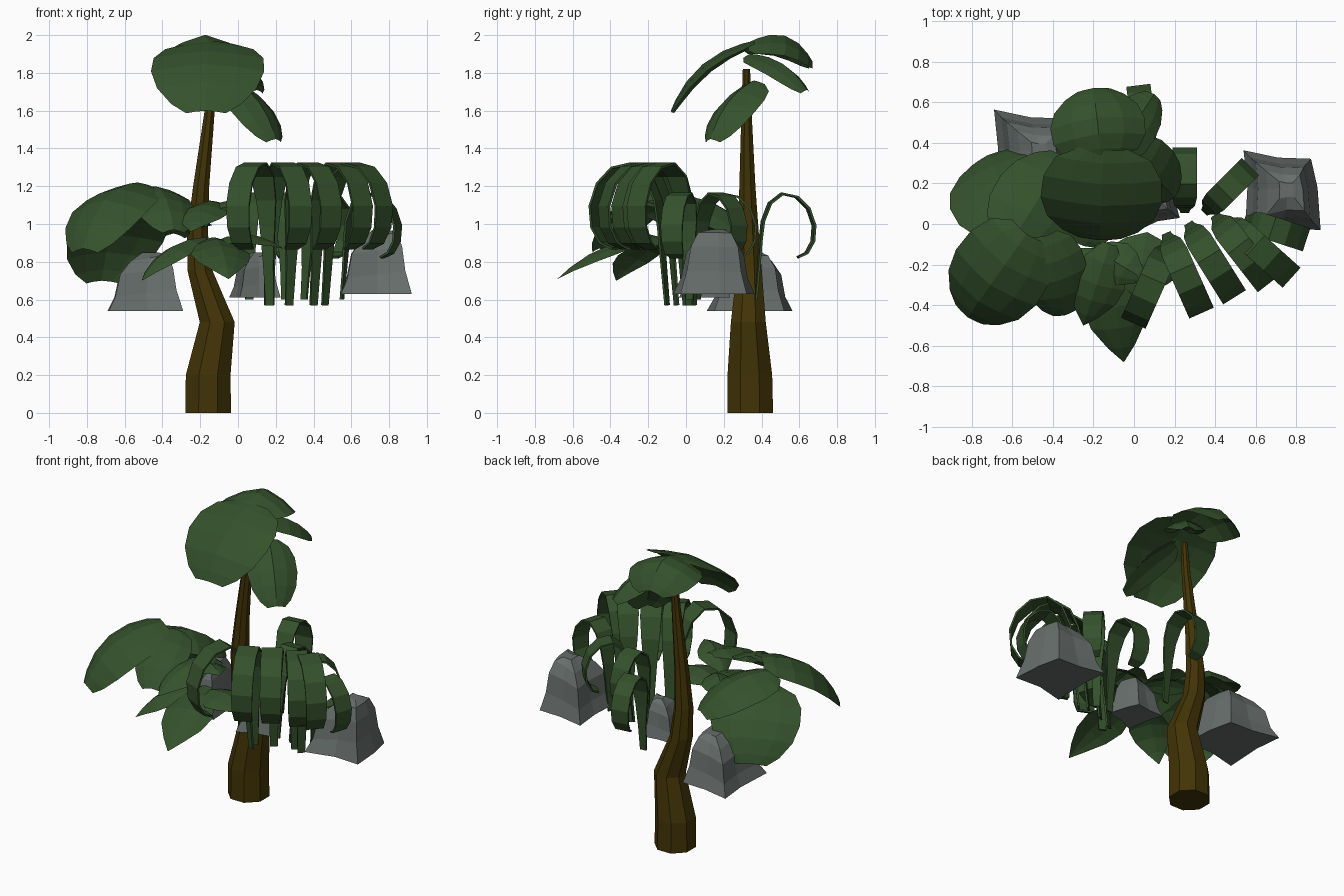
import bpy, bmesh, math
from mathutils import Vector

if "Cube" in bpy.data.objects:
    bpy.data.objects.remove(bpy.data.objects["Cube"])

UP = Vector((0, 0, 1))


def material(name, rgb):
    m = bpy.data.materials.new(name)
    m.diffuse_color = (*rgb, 1)
    m.use_nodes = True
    m.node_tree.nodes["Principled BSDF"].inputs["Base Color"].default_value = m.diffuse_color
    return m


GREEN = material("leaf green", (0.035, 0.083, 0.025))
BROWN = material("bark brown", (0.055, 0.034, 0.002))
GREY = material("stone grey", (0.135, 0.155, 0.148))


def loft(name, rings, mat, closed=False, caps=False):
    """Skin a list of equally long point rows."""
    bm = bmesh.new()
    rows = [[bm.verts.new(p) for p in r] for r in rings]
    n = len(rows[0])
    for a, b in zip(rows, rows[1:]):
        for i in range(n if closed else n - 1):
            j = (i + 1) % n
            bm.faces.new((a[i], a[j], b[j], b[i]))
    if caps:
        bm.faces.new(rows[0][::-1])
        bm.faces.new(rows[-1])
    bmesh.ops.recalc_face_normals(bm, faces=bm.faces)
    me = bpy.data.meshes.new(name)
    bm.to_mesh(me)
    bm.free()
    me.materials.append(mat)
    ob = bpy.data.objects.new(name, me)
    bpy.context.collection.objects.link(ob)
    return ob


# Outline of leaves: (position along, share of full width)
ROUND = [(0, .4), (.1, .78), (.28, .97), (.5, 1), (.72, .88), (.9, .62), (1, .35)]
POINTED = [(0, .25), (.2, .7), (.45, 1), (.65, .85), (.85, .42), (1, .01)]


def leaf(name, base, tip, width, arch, fold, outline=ROUND):
    """Arched blade whose halves droop from a centre rib."""
    base, tip = Vector(base), Vector(tip)
    chord = tip - base
    side = chord.cross(UP).normalized()
    normal = side.cross(chord).normalized()
    rows = []
    for t, f in outline:
        mid = base + chord * t + normal * arch * 4 * t * (1 - t)
        rows.append([mid + side * s * f * width / 2 - normal * fold * f * abs(s) ** 1.5
                     for s in (-1, -.55, 0, .55, 1)])
    return loft(name, rows, GREEN)


# Trunk: eight-sided, bent and tapering
path = [(-.158, .34, 0, .131), (-.158, .338, .2, .128), (-.11, .33, .48, .1), (-.2, .335, .75, .072),
        (-.215, .33, .95, .06), (-.195, .325, 1.2, .046), (-.15, .32, 1.6, .029), (-.135, .32, 1.82, .021)]
loft("trunk", [[(x + r * math.cos(a), y + r * math.sin(a), z)
                for a in [math.pi * (k + .5) / 4 for k in range(8)]]
               for x, y, z, r in path], BROWN, closed=True, caps=True)

# Crown leaves at the top of the trunk
leaf("crown_leaf_front", (-.15, .36, 1.97), (-.17, -.08, 1.6), .6, .08, .05)
leaf("crown_leaf_right", (-.02, .36, 1.76), (.2, .13, 1.45), .31, .05, .07)
leaf("crown_leaf_back", (-.16, .33, 1.96), (-.2, .67, 1.86), .47, .09, .11)
leaf("crown_leaf_back_right", (-.1, .34, 1.9), (.1, .64, 1.71), .25, .05, .06)

# Broad-leaved plant on the left
leaf("broad_leaf_back_left", (-.57, .01, 1.08), (-.72, .34, .7), .56, .08, .06)
leaf("broad_leaf_front_left", (-.53, -.05, 1.22), (-.82, -.46, .87), .48, .1, .08)
leaf("broad_leaf_back", (-.6, -.08, 1.14), (-.34, .33, .95), .44, .07, .08)
leaf("broad_leaf_front", (-.44, -.06, 1.2), (-.34, -.45, .97), .33, .06, .06)

# Pointed-leaved plant in the middle
for name, base, tip, width in [
        ("front", (-.13, -.15, .93), (-.05, -.68, .71), .32),
        ("left", (-.18, -.15, .93), (-.51, -.37, .70), .26),
        ("right", (-.14, -.16, .9), (.24, -.24, .87), .32),
        ("upper_front", (-.12, -.1, 1.12), (-.25, -.5, .96), .28),
        ("upper_right", (-.2, -.12, 1.02), (.06, -.28, 1.1), .22),
        ("back", (-.15, -.1, 1.0), (-.36, .12, .95), .22)]:
    leaf("pointed_leaf_" + name, base, tip, width, .06, .05, POINTED)

# Curling fronds: side profile (outward, height, half width), all as shares
HOOK = [(0, 0, .35), (.05, .3, .45), (.08, .55, .65), (.12, .74, .85), (.24, .91, 1), (.45, 1, 1),
        (.7, .97, 1), (.9, .86, 1), (1, .7, 1), (.98, .55, .95), (.87, .44, .85), (.72, .4, .6)]
TALL, SMALL = (.57, .75, .42, .066), (.6, .56, .31, .06)
for i, (x, y, angle, size) in enumerate([
        (.17, -.1, -114, TALL), (.16, -.05, -66, TALL), (.27, .0, -58, TALL),
        (.4, .04, -52, TALL), (.46, .02, -42, TALL),
        (.55, .02, -18, SMALL), (.35, .06, 45, SMALL), (.25, .06, 90, SMALL), (.06, .37, 97, SMALL)]):
    z0, height, reach, half = size
    a = math.radians(angle)
    out, side = Vector((math.cos(a), math.sin(a), 0)), Vector((-math.sin(a), math.cos(a), 0))
    rows = []
    for u, h, w in HOOK:
        c = Vector((x, y, z0 + h * height)) + out * u * reach
        rows.append([c - side * w * half, c + side * w * half])
    frond = loft(f"curled_frond_{i + 1}", rows, GREEN)
    thick = frond.modifiers.new("thickness", "SOLIDIFY")
    thick.thickness = .012
    thick.offset = 0


# Rocks: flared four-cornered base rising to a small crooked top
def rock(name, cx, cy, z0, size, height, turn):
    corners = [(-.97, -1.2), (.05, -.95), (1, -1), (.92, .1), (.75, .85), (-.1, .88), (-1, 1.07), (-.9, .1)]
    ca, sa = math.cos(turn), math.sin(turn)
    rings = []
    for h, s, dx, dy in [(0, 1, 0, 0), (.3, .82, 0, 0), (.68, .71, .02, .01), (.9, .5, .08, .0), (1, .2, .12, .05)]:
        rings.append([(cx + size * (s * (x * ca - y * sa) + dx), cy + size * (s * (x * sa + y * ca) + dy),
                       z0 + height * (h + (.06 * x if 0 < h < 1 else 0))) for x, y in corners])
    loft(name, rings, GREY, closed=True, caps=True)


rock("rock_left", -.49, .35, .54, .2, .31, 0)
rock("rock_right", .73, .16, .63, .19, .34, 0)
rock("rock_middle", .09, .12, .61, .115, .24, .2)
